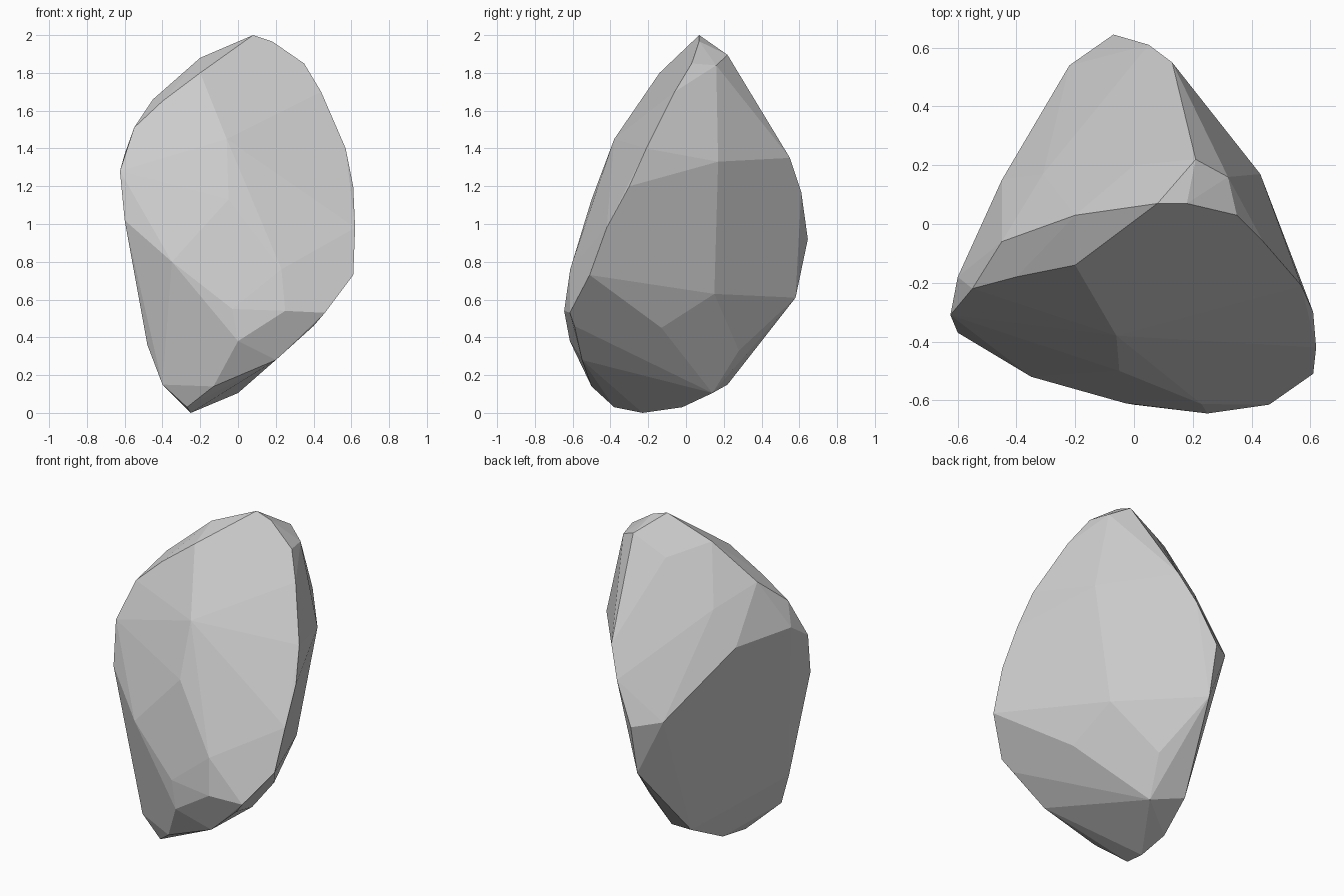
import bpy, bmesh, math

# Corner points of the faceted boulder, grouped by region
crest = [(0.08, 0.07, 2.0), (0.18, 0.07, 1.967), (-0.2, 0.03, 1.88),
         (-0.45, -0.06, 1.66), (-0.4, -0.18, 1.65), (-0.55, -0.22, 1.51),
         (-0.625, -0.31, 1.28)]
front = [(-0.2, -0.14, 1.8), (-0.06, -0.38, 1.45), (-0.05, -0.5, 1.13),
         (-0.6, -0.37, 1.02), (-0.35, -0.52, 0.8), (-0.03, -0.61, 0.55),
         (0.25, -0.645, 0.54), (0.0, -0.615, 0.38), (0.23, -0.613, 0.76)]
right_edge = [(0.35, 0.03, 1.85), (0.44, -0.06, 1.7), (0.57, -0.21, 1.4),
              (0.61, -0.3, 1.2), (0.62, -0.42, 0.98), (0.61, -0.51, 0.73),
              (0.46, -0.615, 0.53)]
back = [(0.21, 0.22, 1.895), (0.32, 0.16, 1.84), (0.43, 0.17, 1.33), (0.13, 0.55, 1.35),
        (0.05, 0.61, 1.17), (-0.07, 0.645, 0.92), (-0.22, 0.54, 0.95),
        (-0.45, 0.15, 1.33), (-0.6, -0.18, 1.37), (-0.31, 0.17, 1.54), (0.0, 0.2, 1.79)]
base = [(-0.07, 0.58, 0.61), (-0.19, 0.22, 0.15), (-0.24, -0.02, 0.03),
        (-0.25, -0.23, 0.0), (-0.27, -0.38, 0.03), (-0.13, -0.5, 0.14),
        (-0.4, -0.37, 0.15), (-0.48, -0.33, 0.36), (0.2, -0.55, 0.28),
        (0.4, -0.59, 0.46), (0.34, -0.13, 0.45), (0.3, 0.15, 0.63),
        (0.05, 0.28, 0.33), (0.06, -0.12, 0.17), (0.0, 0.14, 0.105)]

# Convex shell around the points
bm = bmesh.new()
for p in crest + front + right_edge + back + base:
    bm.verts.new(p)
bmesh.ops.convex_hull(bm, input=bm.verts[:])
loose = [v for v in bm.verts if not v.link_faces]
bmesh.ops.delete(bm, geom=loose, context='VERTS')

# Merge nearly coplanar triangles into broad flat facets
bmesh.ops.dissolve_limit(bm, angle_limit=math.radians(3),
                         verts=bm.verts[:], edges=bm.edges[:])
bmesh.ops.recalc_face_normals(bm, faces=bm.faces[:])

mesh = bpy.data.meshes.new("boulder")
bm.to_mesh(mesh)
bm.free()
boulder = bpy.data.objects.new("boulder", mesh)
bpy.context.collection.objects.link(boulder)
